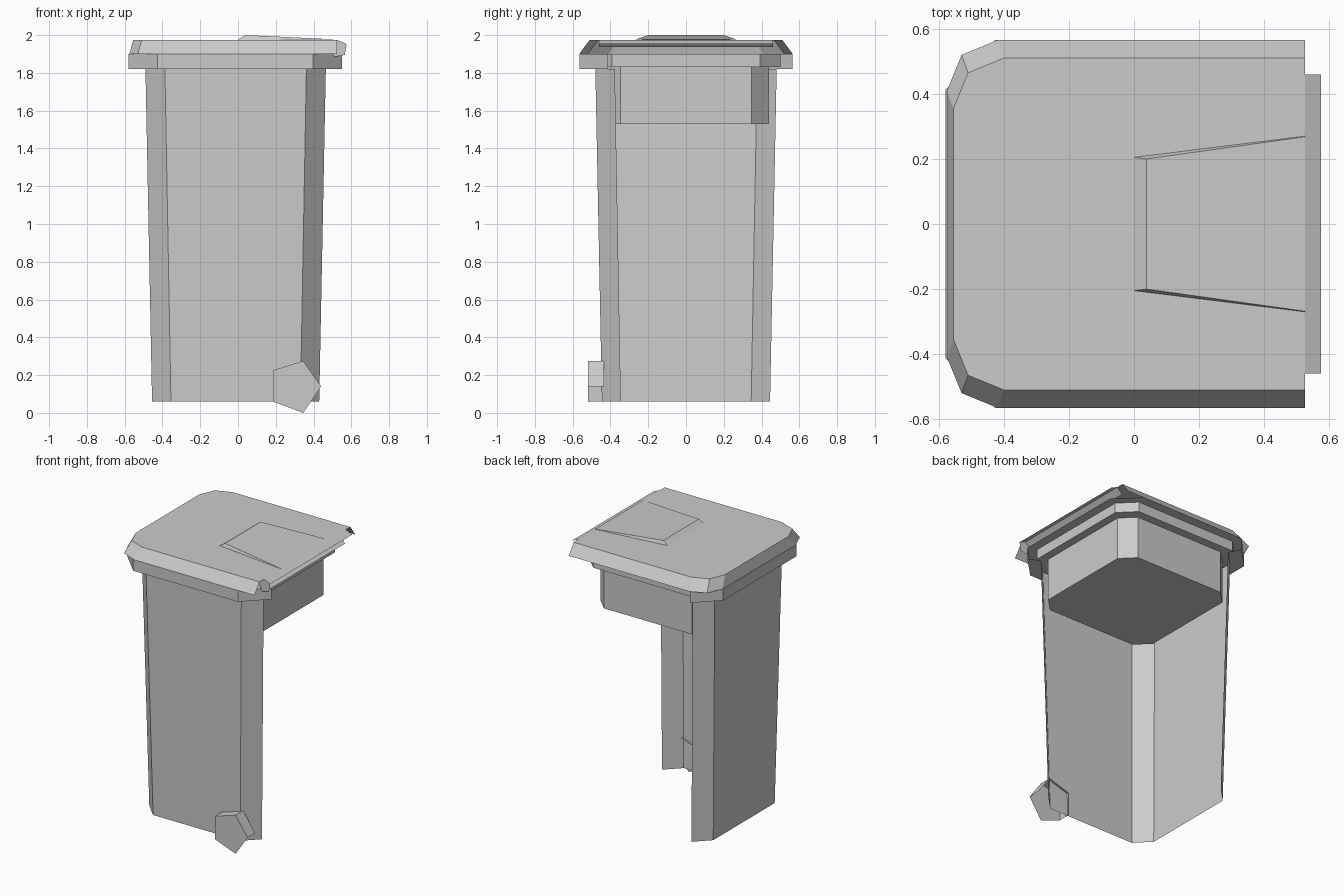
import bpy
import bmesh

cube = bpy.data.objects.get("Cube")
if cube:
    bpy.data.objects.remove(cube, do_unlink=True)

grey = bpy.data.materials.new("plain grey")
grey.use_nodes = True
colour = (0.6, 0.6, 0.6, 1)
grey.diffuse_color = colour
grey.node_tree.nodes["Principled BSDF"].inputs["Base Color"].default_value = colour


def loft(name, rings, closed=False, cap_end=False, cap_start=False, skip=()):
    """Bridge matching rings of points with flat quads."""
    bm = bmesh.new()
    loops = [[bm.verts.new(p) for p in ring] for ring in rings]
    n = len(loops[0])
    for a, b in zip(loops, loops[1:]):
        for i in range(n if closed else n - 1):
            if i not in skip:
                j = (i + 1) % n
                bm.faces.new((a[i], a[j], b[j], b[i]))
    if cap_start:
        bm.faces.new(loops[0])
    if cap_end:
        bm.faces.new(loops[-1])
    bmesh.ops.recalc_face_normals(bm, faces=bm.faces)
    mesh = bpy.data.meshes.new(name)
    bm.to_mesh(mesh)
    bm.free()
    mesh.materials.append(grey)
    obj = bpy.data.objects.new(name, mesh)
    bpy.context.collection.objects.link(obj)
    return obj


def octagon(x0, x1, y, c, z):
    """Rectangle with cut corners; the first six points run round -x and -y."""
    pts = [(x0 + c, y), (x0, y - c), (x0, c - y), (x0 + c, -y),
           (x1 - c, -y), (x1, c - y), (x1, y - c), (x1 - c, y)]
    return [(px, py, z) for px, py in pts]


# Outer walls and collar: five panels, open on the +x and +y sides
foot = octagon(-0.455, 0.43, 0.445, 0.10, 0.06)
shoulder = octagon(-0.49, 0.465, 0.48, 0.103, 1.82)
collar_low = octagon(-0.58, 0.55, 0.565, 0.153, 1.82)
collar_top = octagon(-0.58, 0.55, 0.565, 0.153, 1.90)
loft("outer_body", [r[:6] for r in (foot, shoulder, collar_low, collar_top)])

# Rim and shallow inner tub with a floor
loft("inner_tub", [
    collar_top,
    octagon(-0.515, 0.487, 0.50, 0.108, 1.90),
    octagon(-0.515, 0.487, 0.50, 0.108, 1.83),
    octagon(-0.45, 0.43, 0.44, 0.093, 1.83),
    octagon(-0.45, 0.43, 0.44, 0.093, 1.53),
], closed=True, cap_end=True)


# Lid: sloping skirt with rounded -x corners, open underneath and at the hinge
def lid_ring(half, z):
    return ([(x, y, z) for x, y in half]
            + [(x, -y, z) for x, y in reversed(half)])


lid_low = lid_ring([(0.525, 0.565), (-0.42, 0.565), (-0.53, 0.52), (-0.575, 0.41)], 1.90)
lid_top = lid_ring([(0.525, 0.51), (-0.40, 0.51), (-0.51, 0.465), (-0.555, 0.355)], 1.975)
loft("lid", [lid_low, lid_top], cap_end=True)

# Raised wedge on the lid, fading out towards the hinge
loft("lid_grip", [
    [(0.525, 0.27, 1.976), (0.0, 0.205, 1.975), (0.0, -0.205, 1.975), (0.525, -0.27, 1.976)],
    [(0.525, 0.268, 1.977), (0.038, 0.20, 2.0), (0.038, -0.20, 2.0), (0.525, -0.268, 1.977)],
], cap_end=True)


# Five-sided hinge and wheel, each closed on the -y end with some sides open
def prism(name, profile, y0, y1, skip):
    return loft(name, [[(x, y, z) for x, z in profile] for y in (y0, y1)],
                closed=True, cap_start=True, skip=skip)


prism("hinge_bar", [(0.485, 1.936), (0.525, 1.975), (0.575, 1.953),
                    (0.565, 1.895), (0.51, 1.885)], -0.46, 0.46, (2, 3, 4))
prism("wheel", [(0.185, 0.06), (0.185, 0.225), (0.345, 0.275),
                (0.44, 0.14), (0.345, 0.0)], -0.52, -0.435, (3, 4))
